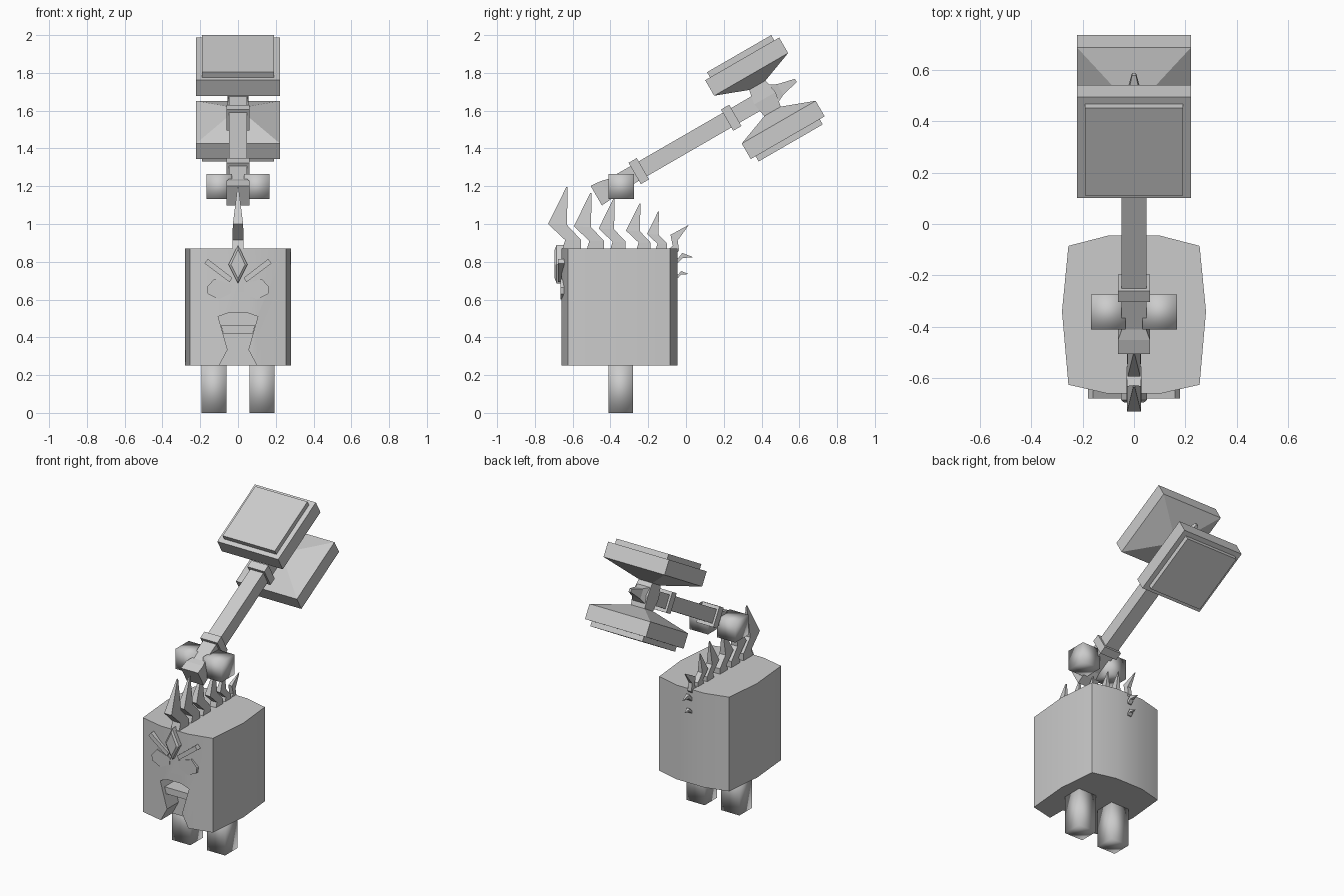
import bpy, bmesh, math

if "Cube" in bpy.data.objects:
    bpy.data.objects.remove(bpy.data.objects["Cube"])


def loft(name, rings, smooth=None):
    """Closed solid through rings that have equal point counts."""
    n = len(rings[0])
    bm = bmesh.new()
    vs = [[bm.verts.new(p) for p in r] for r in rings]
    for a, b in zip(vs, vs[1:]):
        for i in range(n):
            j = (i + 1) % n
            bm.faces.new((a[i], a[j], b[j], b[i]))
    bm.faces.new(vs[0][::-1])
    bm.faces.new(vs[-1])
    bmesh.ops.recalc_face_normals(bm, faces=bm.faces)
    me = bpy.data.meshes.new(name)
    bm.to_mesh(me)
    bm.free()
    ob = bpy.data.objects.new(name, me)
    bpy.context.collection.objects.link(ob)
    if smooth:
        shade(ob, smooth)
    return ob


def shade(ob, degrees):
    bpy.ops.object.select_all(action='DESELECT')
    bpy.context.view_layer.objects.active = ob
    ob.select_set(True)
    bpy.ops.object.shade_smooth_by_angle(angle=math.radians(degrees))


def box(name, x0, x1, y0, y1, z0, z1, smooth=None):
    return loft(name, [[(x0, y0, z), (x1, y0, z), (x1, y1, z), (x0, y1, z)]
                       for z in (z0, z1)], smooth)


def plate(name, pts, y0, y1):
    """Outline in x-z, extruded along y."""
    return loft(name, [[(x, y, z) for x, z in pts] for y in (y0, y1)])


# Body: rounded block with an open mouth cut into the front
half = [(0.10, -0.66), (0.255, -0.625), (0.28, -0.34), (0.255, -0.085), (0.10, -0.045)]
outline = half + [(-x, y) for x, y in reversed(half)]
body = loft("body", [[(x, y, z) for x, y in outline] for z in (0.25, 0.87)])
mouth = [(0.10, 0.20), (0.10, 0.25), (0.055, 0.335), (0.105, 0.51), (0.05, 0.53)]
mouth += [(-x, z) for x, z in reversed(mouth)]
cutter = plate("mouth_cutter", mouth, -0.75, -0.54)
cutter.hide_render = True
mod = body.modifiers.new("mouth", 'BOOLEAN')
mod.operation = 'DIFFERENCE'
mod.solver = 'EXACT'
mod.object = cutter
bpy.context.view_layer.objects.active = body
bpy.ops.object.modifier_apply(modifier=mod.name)
bpy.data.objects.remove(cutter)
shade(body, 40)
plate("upper_teeth", [(-0.078, 0.42), (0.078, 0.42), (0.09, 0.463), (-0.09, 0.463)], -0.635, -0.53)

# Legs, hands, eyes and brows on both sides
for s, side in ((1, "right"), (-1, "left")):
    box(side + "_leg", *sorted((s * 0.06, s * 0.193)), -0.41, -0.28, 0, 0.262, 100)
    box(side + "_hand", *sorted((s * 0.033, s * 0.167)), -0.41, -0.275, 1.133, 1.265, 100)
    eye = [(0.165, 0.665), (0.125, 0.71), (0.03, 0.68), (0.035, 0.635), (0.10, 0.60), (0.16, 0.63)]
    plate(side + "_eye", [(s * x, z) for x, z in eye], -0.664, -0.62)
    brow = [(0.16, 0.815), (0.178, 0.792), (0.045, 0.692), (0.03, 0.715)]
    plate(side + "_brow", [(s * x, z) for x, z in brow], -0.678, -0.63)

# Forehead diamond with a raised centre
def diamond(k):
    return [(0, 0.79 + 0.10 * k), (0.05 * k, 0.785), (0, 0.79 - 0.105 * k), (-0.05 * k, 0.785)]

loft("forehead_diamond", [[(x, y, z) for x, z in diamond(k)]
                          for k, y in ((1, -0.64), (1, -0.685), (0.75, -0.695))])

# Crest: bent spikes from the forehead over the back of the head
def spike(i, y, z, size, tilt):
    stations = [((-0.05, 0), (0.05, 0), 0.03), ((-0.035, 0.05), (0.05, 0.05), 0.03),
                ((-0.125, 0.135), (-0.025, 0.13), 0.027), ((-0.029, 0.33), (-0.022, 0.33), 0.003)]
    c, s = math.cos(math.radians(tilt)), math.sin(math.radians(tilt))

    def at(x, p):
        a, b = p[0] * size, p[1] * size
        return (x, y + a * c + b * s, z - a * s + b * c)

    loft(f"crest_spike_{i}", [[at(-w * k, l), at(w * k, l), at(w * k, r), at(-w * k, r)]
                              for l, r, h in stations for w, k in ((h, max(size, 0.45)),)])


for i, args in enumerate([(-0.605, 0.865, 1.0, 0), (-0.48, 0.865, 0.91, 0),
                          (-0.36, 0.865, 0.82, 0), (-0.225, 0.865, 0.74, 0),
                          (-0.13, 0.865, 0.61, 0), (-0.07, 0.855, 0.48, 35),
                          (-0.053, 0.81, 0.27, 85), (-0.05, 0.725, 0.19, 85)], 1):
    spike(i, *args)

# Hammer: u runs along the handle, v across it towards the heads
C, S = math.cos(math.radians(30)), math.sin(math.radians(30))


def hp(x, u, v):
    return (x, -0.475 + u * C - v * S, 1.15 + u * S + v * C)


def along(name, sections):
    """Sections (u, half x, half v) along the handle."""
    loft(name, [[hp(-x, u, -v), hp(x, u, -v), hp(x, u, v), hp(-x, u, v)] for u, x, v in sections])


along("handle", [(0.05, 0.048, 0.045), (0.99, 0.048, 0.045)])
along("pommel", [(0, 0.062, 0.06), (0.06, 0.062, 0.055), (0.12, 0.04, 0.04)])
along("lower_ring", [(0.235, 0.062, 0.065), (0.285, 0.062, 0.065)])
along("upper_ring", [(0.80, 0.062, 0.065), (0.85, 0.062, 0.065)])
along("end_spike", [(1.05, 0.05, 0.06), (1.09, 0.045, 0.05), (1.125, 0.028, 0.032), (1.22, 0.008, 0.01)])

M = 1.031
for s, name in ((1, "upper"), (-1, "lower")):
    def across(part, sections):
        """Sections (v, half x, half u) from the handle outwards."""
        loft(f"{name}_{part}", [[hp(-x, M - u, s * v), hp(x, M - u, s * v),
                                 hp(x, M + u, s * v), hp(-x, M + u, s * v)]
                                for v, x, u in sections])

    across("hammer_head", [(0, 0.055, 0.065), (0.08, 0.05, 0.05), (0.146, 0.222, 0.226),
                           (0.241, 0.222, 0.226)])
    across("striking_plate", [(0.235, 0.19, 0.196), (0.273, 0.19, 0.196)])
